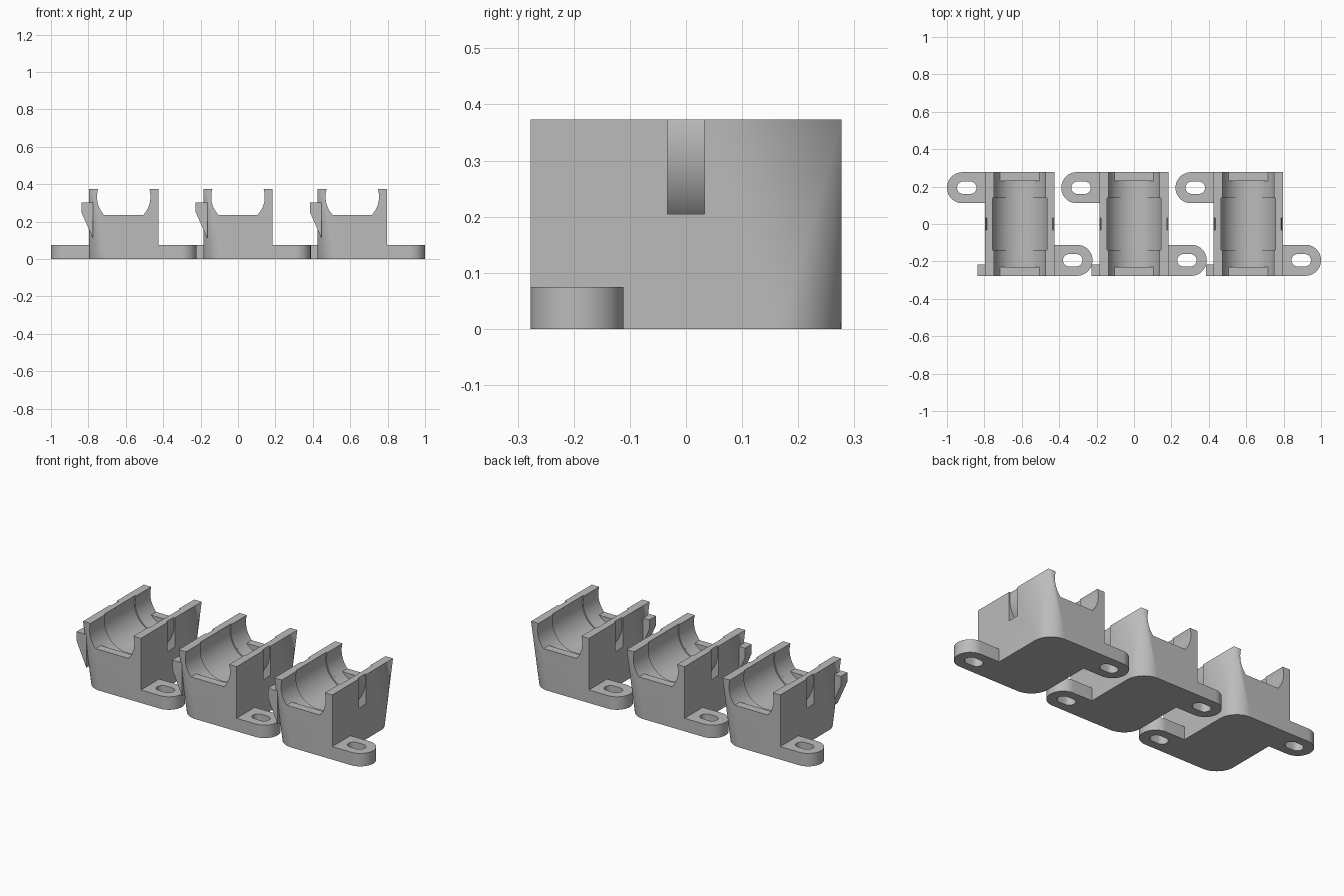
import bpy, bmesh
from math import sin, cos, radians, pi

if "Cube" in bpy.data.objects:
    bpy.data.objects.remove(bpy.data.objects["Cube"])

W, D, H = 0.185, 0.277, 0.373        # half width, half depth, height of a holder
AXIS_Z = 0.333                       # height of the cradle axis
PITCH = 0.611
TAB_H, TAB_R = 0.075, 0.083

gray = bpy.data.materials.new("plain_gray")
gray.use_nodes = True
gray.diffuse_color = (0.5, 0.5, 0.5, 1)
gray.node_tree.nodes["Principled BSDF"].inputs["Base Color"].default_value = (0.5, 0.5, 0.5, 1)


def arc(cx, cy, r, a0, a1, n):
    angles = [radians(a0 + (a1 - a0) * i / n) for i in range(n + 1)]
    return [(cx + r * cos(a), cy + r * sin(a)) for a in angles]


def loft(name, bottom, top):
    """Closed solid between two loops of the same length."""
    bm = bmesh.new()
    a = [bm.verts.new(p) for p in bottom]
    b = [bm.verts.new(p) for p in top]
    n = len(a)
    bm.faces.new(a)
    bm.faces.new(b)
    for i in range(n):
        j = (i + 1) % n
        bm.faces.new((a[i], a[j], b[j], b[i]))
    bmesh.ops.remove_doubles(bm, verts=bm.verts, dist=1e-5)
    bmesh.ops.recalc_face_normals(bm, faces=bm.faces)
    mesh = bpy.data.meshes.new(name)
    bm.to_mesh(mesh)
    bm.free()
    mesh.materials.append(gray)
    ob = bpy.data.objects.new(name, mesh)
    bpy.context.collection.objects.link(ob)
    return ob


def prism_y(name, pts, y0, y1):
    return loft(name, [(x, y0, z) for x, z in pts], [(x, y1, z) for x, z in pts])


def prism_z(name, pts, z0, z1):
    return loft(name, [(x, y, z0) for x, y in pts], [(x, y, z1) for x, y in pts])


def cut(ob, cutters):
    for c in cutters:
        mod = ob.modifiers.new("cut", 'BOOLEAN')
        mod.operation, mod.solver, mod.object = 'DIFFERENCE', 'EXACT', c
    bpy.context.view_layer.update()
    mesh = bpy.data.meshes.new_from_object(ob.evaluated_get(bpy.context.evaluated_depsgraph_get()))
    ob.modifiers.clear()
    ob.data = mesh
    for c in cutters:
        bpy.data.objects.remove(c)


def shade(ob):
    bpy.ops.object.select_all(action='DESELECT')
    ob.select_set(True)
    bpy.context.view_layer.objects.active = ob
    bpy.ops.object.shade_smooth_by_angle(angle=radians(30))


# Block: two opposite corners are rounded at the base and taper to sharp at the top
R, N = 0.11, 16
base = [(W, -D), *arc(W - R, D - R, R, 0, 90, N), (-W, D), *arc(R - W, R - D, R, 180, 270, N)]
crown = [(W, -D)] + [(W, D)] * (N + 1) + [(-W, D)] + [(-W, -D)] * (N + 1)
block = loft("holder_block", [(x, y, 0) for x, y in base], [(x, y, H) for x, y in crown])

# Cradle: narrow bore, wider middle groove, flat-bottomed end openings, strap tunnel
bore = prism_y("bore_cutter", arc(0, AXIS_Z, 0.143, 0, 357, 119), -0.23, 0.23)
groove = prism_y("groove_cutter", arc(0, AXIS_Z, 0.15, 0, 357, 119), -0.14, 0.14)
mouth = prism_y("mouth_cutter", arc(0, AXIS_Z, 0.143, -42.5, 222.5, 90), -0.4, 0.4)
strap = prism_y("strap_cutter", arc(0, AXIS_Z, 0.225, -210, 30, 72)
                + arc(0, AXIS_Z, 0.18, 30, -210, 72), -0.033, 0.033)
cut(block, [bore, groove, mouth, strap])

# Screw tab with a slotted hole
ty = TAB_R - D
tab = prism_z("screw_tab", [(W, ty - TAB_R), *arc(0.306, ty, TAB_R, -90, 90, 32), (W, ty + TAB_R)], 0, TAB_H)
slot = prism_z("slot_cutter", arc(0.302, ty, 0.033, -90, 90, 16) + arc(0.264, ty, 0.033, 90, 270, 16), -0.1, 0.2)
cut(tab, [slot])

# Side catch with a sloped underside
catch = prism_y("side_catch", [(-0.226, 0.302), (-0.226, 0.249), (-0.164, 0.11), (-0.164, 0.302)], -D, -0.217)

for part in (block, tab, catch):
    shade(part)

# Second tab is the first turned half way round
back_tab = tab.copy()
back_tab.name = "screw_tab_back"
back_tab.rotation_euler.z = pi
bpy.context.collection.objects.link(back_tab)

# Repeat the holder to each side
for part in (block, tab, back_tab, catch):
    for side, label in ((-1, "right"), (1, "left")):
        twin = part.copy()
        twin.name = f"{part.name}_{label}"
        twin.location.x = side * PITCH
        bpy.context.collection.objects.link(twin)
